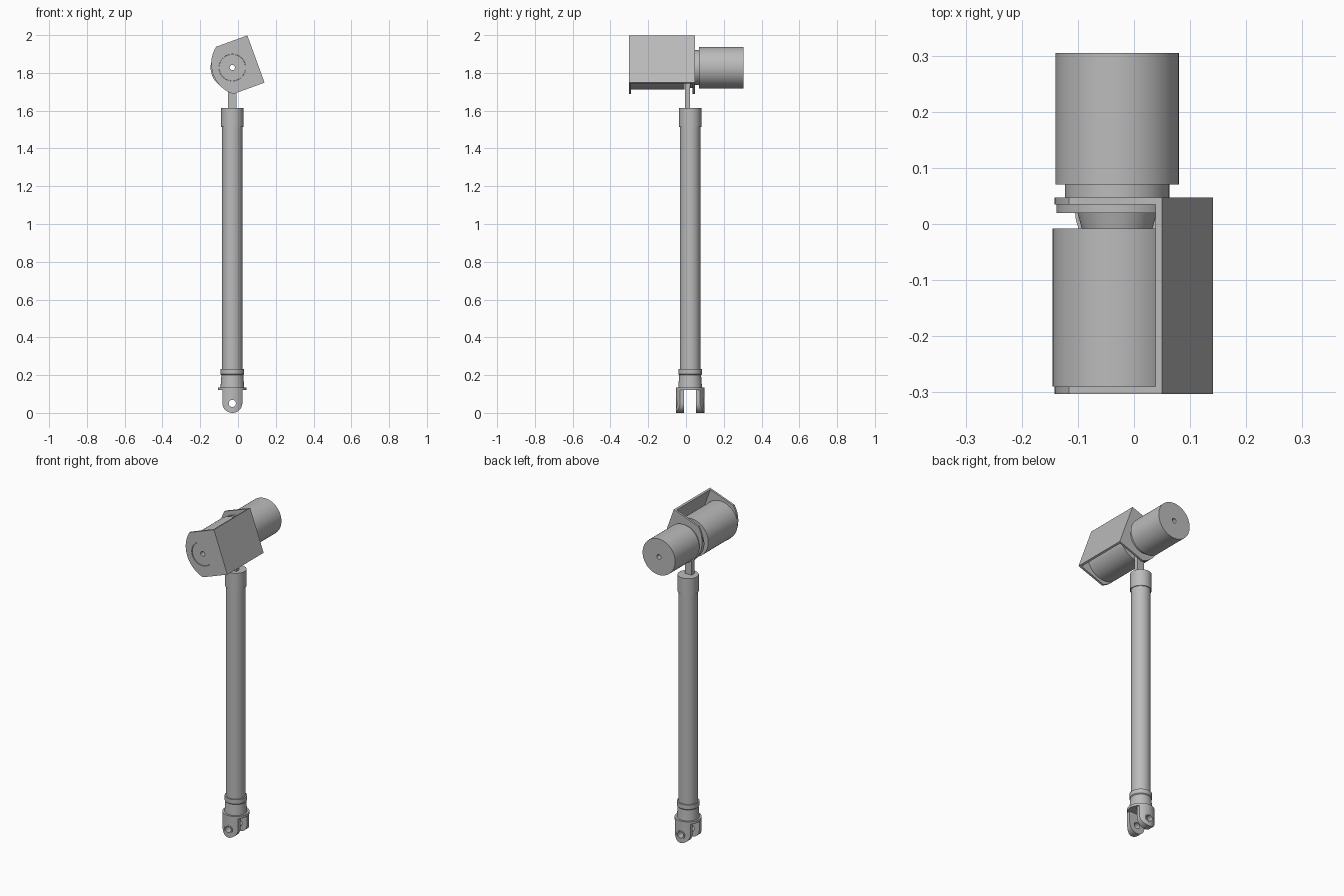
import bpy, bmesh, math
from mathutils import Matrix, Vector

old = bpy.data.objects.get("Cube")
if old:
    bpy.data.objects.remove(old)

grey = bpy.data.materials.new("mid_grey")
grey.use_nodes = True
COLOUR = (0.5, 0.5, 0.5, 1)
grey.diffuse_color = COLOUR
grey.node_tree.nodes["Principled BSDF"].inputs["Base Color"].default_value = COLOUR

AX = -0.03                      # shared centre line in x
POST_Y = 0.022                  # centre of the post in y
HEAD_Z = 1.828                  # height of the motor axis
TILT = math.radians(20)         # lean of the bracket
BORE = 0.014
ALONG_Y = Matrix.Translation((AX, 0, HEAD_Z)) @ Matrix.Rotation(-math.pi / 2, 4, 'X')
POST = Matrix.Translation((AX, POST_Y, 0))
parts = []


def finish(name, bm, matrix):
    bmesh.ops.remove_doubles(bm, verts=bm.verts, dist=1e-6)
    bm.transform(matrix)
    bmesh.ops.recalc_face_normals(bm, faces=bm.faces)
    mesh = bpy.data.meshes.new(name)
    bm.to_mesh(mesh)
    bm.free()
    mesh.materials.append(grey)
    obj = bpy.data.objects.new(name, mesh)
    bpy.context.collection.objects.link(obj)
    parts.append(obj)
    return obj


def lathe(name, profile, matrix, steps=64):
    """Turn a closed (radius, height) loop about the local z axis."""
    bm = bmesh.new()
    vs = [bm.verts.new((r, 0, h)) for r, h in profile]
    edges = [bm.edges.new((vs[i - 1], vs[i])) for i in range(len(vs))]
    bmesh.ops.spin(bm, geom=vs + edges, cent=(0, 0, 0), axis=(0, 0, 1),
                   angle=math.tau, steps=steps)
    return finish(name, bm, matrix)


def ring(name, inner, outer, low, high, matrix):
    return lathe(name, [(inner, low), (outer, low), (outer, high), (inner, high)], matrix)


def rod(name, radius, low, high, matrix):
    bm = bmesh.new()
    bmesh.ops.create_cone(bm, cap_ends=True, segments=48, radius1=radius,
                          radius2=radius, depth=high - low,
                          matrix=Matrix.Translation((0, 0, (low + high) / 2)))
    return finish(name, bm, matrix)


def prism(name, outline, y0, y1, matrix):
    """Extrude an outline in the xz plane from y0 to y1."""
    bm = bmesh.new()
    face = bm.faces.new([bm.verts.new((x, y0, z)) for x, z in outline])
    new = bmesh.ops.extrude_face_region(bm, geom=[face])["geom"]
    moved = [v for v in new if isinstance(v, bmesh.types.BMVert)]
    bmesh.ops.translate(bm, verts=moved, vec=(0, y1 - y0, 0))
    return finish(name, bm, matrix)


def box(x, z0, z1):
    return [(-x, z0), (x, z0), (x, z1), (-x, z1)]


def combine(target, tool, operation):
    mod = target.modifiers.new(operation, 'BOOLEAN')
    mod.operation, mod.solver, mod.object = operation, 'EXACT', tool
    bpy.context.view_layer.objects.active = target
    bpy.ops.object.modifier_apply(modifier=mod.name)
    parts.remove(tool)
    bpy.data.objects.remove(tool)


# Motor with its neck and inner flange, bored through
lathe("motor", [(BORE, 0.02), (0.108, 0.02), (0.108, 0.035), (0.093, 0.035),
                (0.093, 0.07), (0.11, 0.07), (0.11, 0.305), (BORE, 0.305)], ALONG_Y)

# Drum with a tapered hub next to the flange
lathe("drum", [(BORE, -0.298), (0.07, -0.298), (0.07, -0.29), (0.115, -0.29), (0.115, -0.008),
               (0.063, -0.008), (0.071, 0.021), (BORE, 0.021)], ALONG_Y)

# Tilted bracket: two rounded end plates joined by a flat web
HEAD = Matrix.Translation((AX, 0, HEAD_Z)) @ Matrix.Rotation(-TILT, 4, 'Y')
HALF, THICK = 0.133, 0.012
ARC_U, ARC_R = 0.0605, 0.1685
spread = math.asin(HALF / ARC_R)
plate = [(HALF, -HALF), (HALF, HALF)]
for i in range(25):
    a = math.pi - spread + 2 * spread * i / 24
    plate.append((ARC_U + ARC_R * math.cos(a), ARC_R * math.sin(a)))
for name, y0, y1, hole in (("bracket_front_plate", -0.303, -0.29, 0.071),
                           ("bracket_back_plate", 0.035, 0.047, 0.093)):
    end = prism(name, plate, y0, y1, HEAD)
    combine(end, rod("cutter", hole, y0 - 0.1, y1 + 0.1, ALONG_Y), 'DIFFERENCE')
web = [(HALF - THICK, -HALF), (HALF, -HALF), (HALF, HALF), (HALF - THICK, HALF)]
prism("bracket_web", web, -0.29, 0.035, HEAD)

# Flat strap linking the post to the head
prism("strap", box(0.023, 1.55, 1.79), -0.005, 0.021, Matrix.Translation((AX, 0, 0)))

# Post and its upper cap
rod("post", 0.054, 0.2, 1.55, POST)
rod("post_cap", 0.059, 1.513, 1.614, POST)

# Lower collar with a cross hole
collar = lathe("collar", [(0, 0.13), (0.063, 0.13), (0.058, 0.2), (0.062, 0.205),
                          (0.062, 0.232), (0, 0.232)], POST)
SIDEWAYS = Matrix.Translation((AX, POST_Y, 0.185)) @ Matrix.Rotation(math.pi / 2, 4, 'Y')
combine(collar, rod("cutter", 0.013, -0.2, 0.2, SIDEWAYS), 'DIFFERENCE')

# Clevis foot: round flange and two pierced legs with rounded tips
rod("foot_flange", 0.075, 0.12, 0.135, POST)
LEG = 0.053
tip = [(LEG, 0.125)] + [(LEG * math.cos(a), LEG + LEG * math.sin(a))
                        for a in (-math.pi * i / 24 for i in range(25))] + [(-LEG, 0.125)]
legs = rod("foot_legs", 0.075, -0.01, 0.125, POST)
combine(legs, prism("cutter", tip, -0.2, 0.2, POST), 'INTERSECT')
combine(legs, prism("cutter", box(0.2, -0.1, 0.12), -0.032, 0.032, POST), 'DIFFERENCE')
PIN = Matrix.Translation((AX, 0, 0.05)) @ Matrix.Rotation(-math.pi / 2, 4, 'X')
combine(legs, rod("cutter", 0.019, -0.3, 0.3, PIN), 'DIFFERENCE')
for side in (-1, 1):
    edge = POST_Y + side * 0.0715
    ring("pin_boss", 0.019, 0.027, edge - 0.004, edge + 0.004, PIN)

# Smooth round surfaces, keep corners crisp
bpy.ops.object.select_all(action='DESELECT')
for obj in parts:
    obj.select_set(True)
bpy.context.view_layer.objects.active = parts[0]
bpy.ops.object.shade_smooth_by_angle(angle=math.radians(30))
